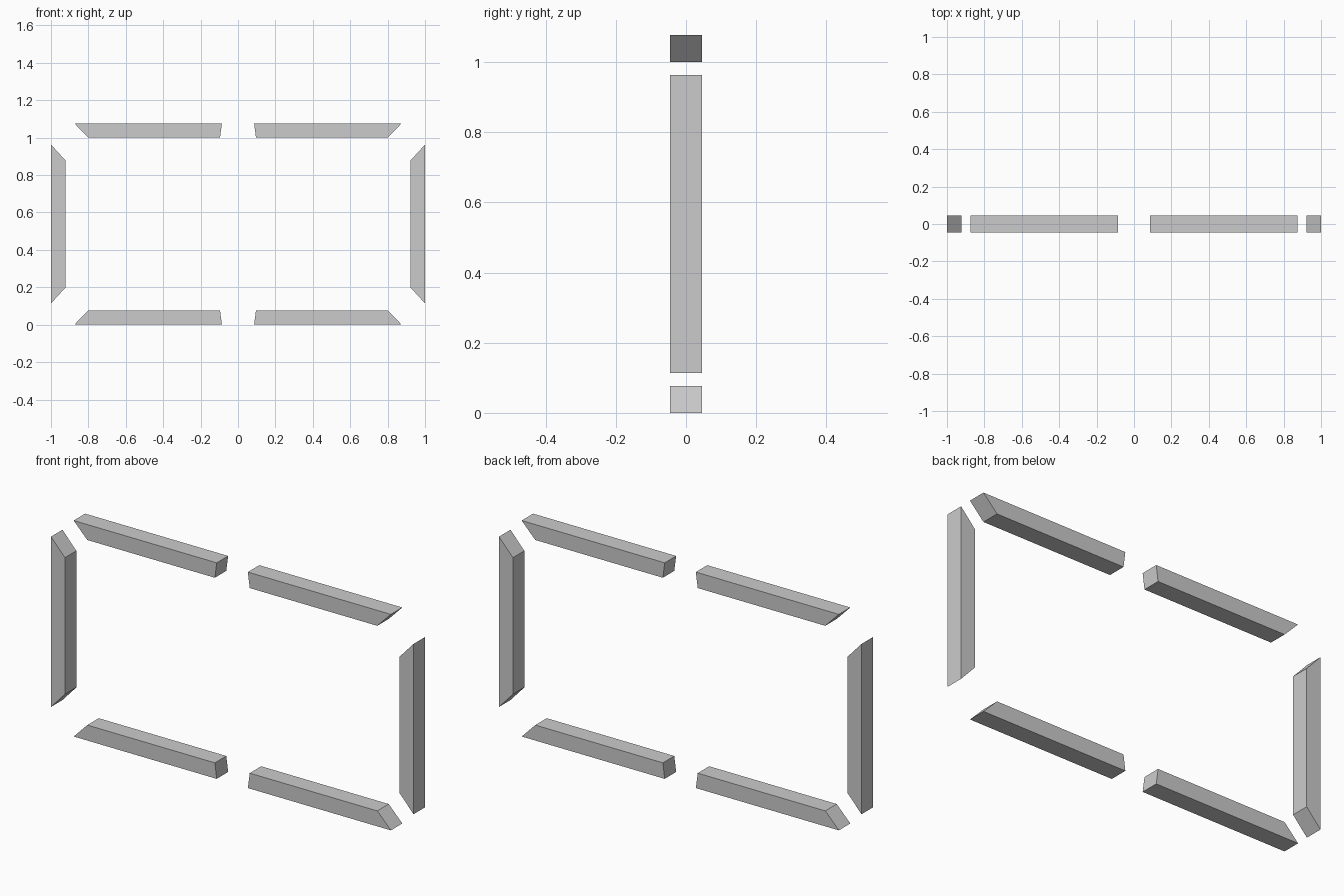
import bpy
import bmesh

if "Cube" in bpy.data.objects:
    bpy.data.objects.remove(bpy.data.objects["Cube"])

DEPTH = 0.09     # front-to-back thickness
HEIGHT = 1.077   # overall height


def bar(name, profile):
    """Solid bar: an (x, z) profile extruded along y."""
    bm = bmesh.new()
    face = bm.faces.new([bm.verts.new((x, -DEPTH / 2, z)) for x, z in profile])
    ext = bmesh.ops.extrude_face_region(bm, geom=[face])
    verts = [v for v in ext["geom"] if isinstance(v, bmesh.types.BMVert)]
    bmesh.ops.translate(bm, verts=verts, vec=(0, DEPTH, 0))
    bmesh.ops.recalc_face_normals(bm, faces=bm.faces)
    mesh = bpy.data.meshes.new(name)
    bm.to_mesh(mesh)
    bm.free()
    bpy.context.collection.objects.link(bpy.data.objects.new(name, mesh))


# Mitred profiles for the right half of the frame
rail = [(0.086, 0), (0.875, 0), (0.80, 0.077), (0.096, 0.077)]
post = [(1, 0.114), (1, HEIGHT - 0.114), (0.923, HEIGHT - 0.198), (0.923, 0.198)]

# Mirror the parts left/right, and the rails bottom/top
for side, s in (("left", -1), ("right", 1)):
    bar(f"{side}_post", [(s * x, z) for x, z in post])
    bar(f"{side}_bottom_rail", [(s * x, z) for x, z in rail])
    bar(f"{side}_top_rail", [(s * x, HEIGHT - z) for x, z in rail])
